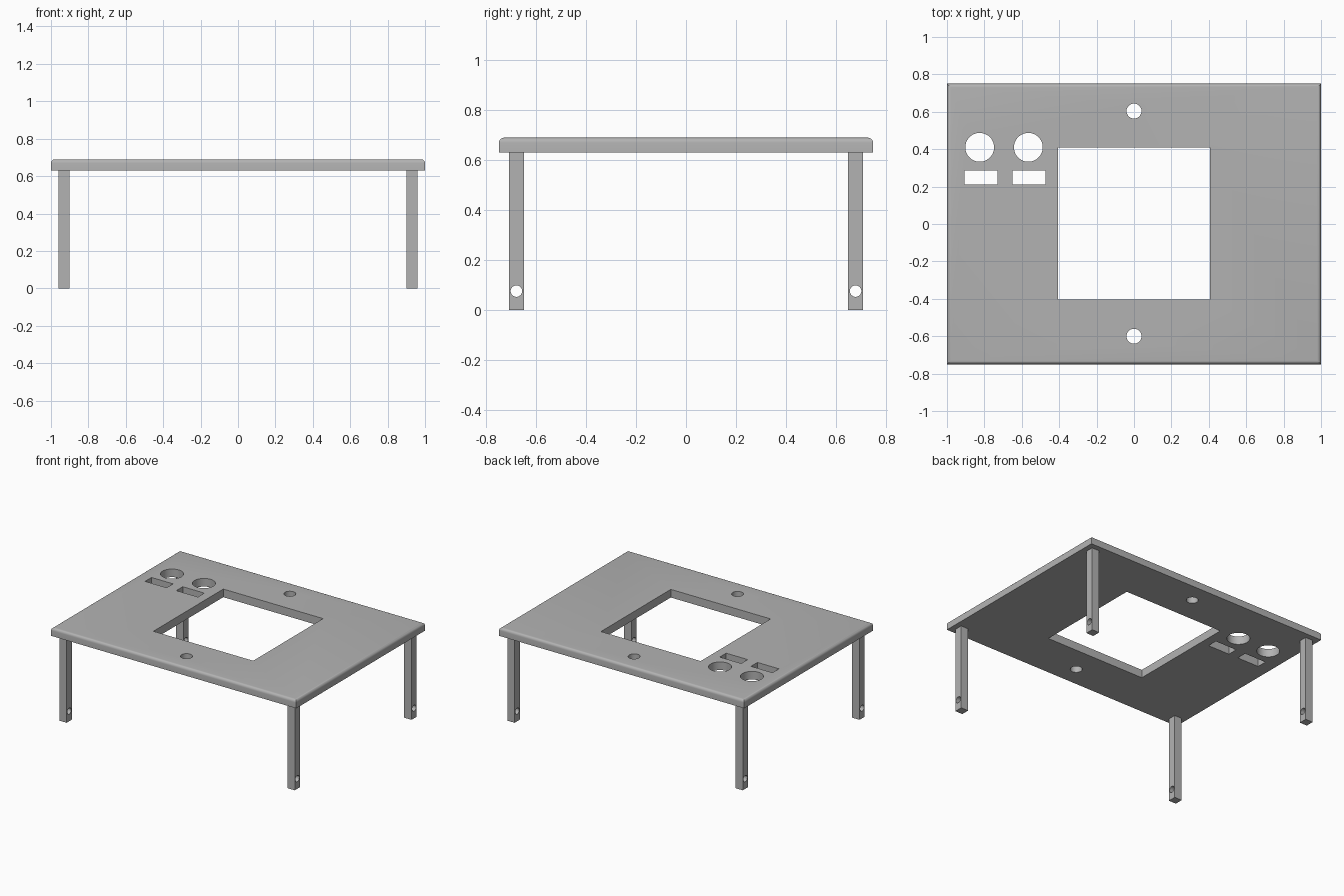
import bpy, bmesh
from mathutils import Matrix, Vector
from math import pi, radians

if "Cube" in bpy.data.objects:
    bpy.data.objects.remove(bpy.data.objects["Cube"], do_unlink=True)

grey = bpy.data.materials.new("plain_grey")
grey.use_nodes = True
grey.diffuse_color = (0.45, 0.45, 0.45, 1)
grey.node_tree.nodes["Principled BSDF"].inputs["Base Color"].default_value = (0.45, 0.45, 0.45, 1)


def add_box(bm, low, high):
    low, high = Vector(low), Vector(high)
    matrix = Matrix.Translation((low + high) / 2) @ Matrix.Diagonal((*(high - low), 1))
    bmesh.ops.create_cube(bm, size=1, matrix=matrix)


def add_cylinder(bm, centre, radius, depth, turn=Matrix()):
    bmesh.ops.create_cone(bm, cap_ends=True, segments=48, radius1=radius, radius2=radius,
                          depth=depth, matrix=Matrix.Translation(centre) @ turn)


def make_object(name, bm):
    mesh = bpy.data.meshes.new(name)
    bm.to_mesh(mesh)
    bm.free()
    mesh.materials.append(grey)
    obj = bpy.data.objects.new(name, mesh)
    bpy.context.collection.objects.link(obj)
    return obj


def cut(obj, cutter_bm):
    cutter = make_object(obj.name + "_cutter", cutter_bm)
    cutter.hide_render = True
    mod = obj.modifiers.new("holes", "BOOLEAN")
    mod.operation, mod.solver, mod.object = "DIFFERENCE", "EXACT", cutter
    bpy.ops.object.select_all(action="DESELECT")
    obj.select_set(True)
    bpy.context.view_layer.objects.active = obj
    bpy.ops.object.modifier_apply(modifier=mod.name)
    bpy.data.objects.remove(cutter, do_unlink=True)
    bpy.ops.object.shade_smooth_by_angle(angle=radians(30))


BOTTOM, TOP = 0.63, 0.69
MID = (BOTTOM + TOP) / 2

# Top panel with rounded upper rim
bm = bmesh.new()
add_box(bm, (-1, -0.75, BOTTOM), (1, 0.75, TOP))
rim = [e for e in bm.edges if all(v.co.z > MID for v in e.verts)]
bmesh.ops.bevel(bm, geom=rim, offset=0.02, segments=5, profile=0.5, affect="EDGES")
panel = make_object("top_panel", bm)

# Panel openings: window, screw holes, round ports and slots
bm = bmesh.new()
add_box(bm, (-0.407, -0.404, 0.5), (0.407, 0.41, 0.8))
for y in (-0.6, 0.604):
    add_cylinder(bm, (0, y, MID), 0.04, 0.3)
for x in (-0.825, -0.565):
    add_cylinder(bm, (x, 0.41, MID), 0.077, 0.3)
for x in (-0.817, -0.562):
    add_box(bm, (x - 0.088, 0.21, 0.5), (x + 0.088, 0.285, 0.8))
cut(panel, bm)

# Four legs, each with a cross hole near the foot
for side, sx in (("left", 1), ("right", -1)):
    for end, sy in (("front", -1), ("back", 1)):
        x, y = sx * 0.93, sy * 0.68
        bm = bmesh.new()
        add_box(bm, (x - 0.03, y - 0.03, 0), (x + 0.03, y + 0.03, BOTTOM))
        leg = make_object(f"{end}_{side}_leg", bm)
        bm = bmesh.new()
        add_cylinder(bm, (x, y, 0.075), 0.023, 0.2, Matrix.Rotation(pi / 2, 4, "Y"))
        cut(leg, bm)
